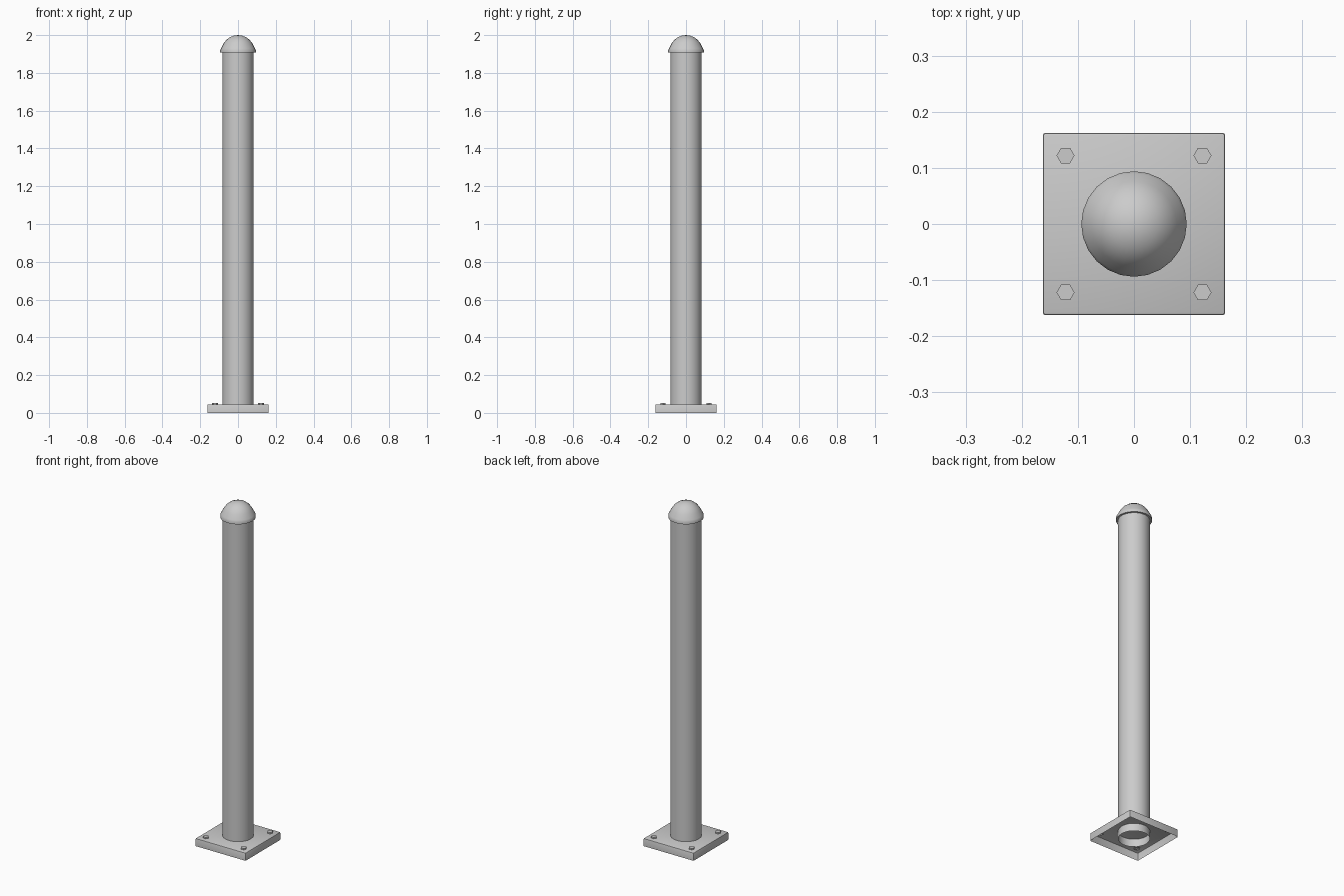
import bpy, bmesh, math

if "Cube" in bpy.data.objects:
    bpy.data.objects.remove(bpy.data.objects["Cube"])


def make_object(name, bm, angle=40):
    bmesh.ops.recalc_face_normals(bm, faces=bm.faces)
    mesh = bpy.data.meshes.new(name)
    bm.to_mesh(mesh)
    bm.free()
    ob = bpy.data.objects.new(name, mesh)
    bpy.context.collection.objects.link(ob)
    bpy.ops.object.select_all(action='DESELECT')
    ob.select_set(True)
    bpy.context.view_layer.objects.active = ob
    bpy.ops.object.shade_smooth_by_angle(angle=math.radians(angle))
    return ob


def lathe(name, profile, sides):
    # open profile of (radius, z) points spun around the z axis
    bm = bmesh.new()
    rings = []
    for r, z in profile:
        if r == 0:
            rings.append([bm.verts.new((0, 0, z))] * sides)
        else:
            rings.append([bm.verts.new((r * math.cos(2 * math.pi * i / sides),
                                        r * math.sin(2 * math.pi * i / sides), z))
                          for i in range(sides)])
    for a, b in zip(rings, rings[1:]):
        for i in range(sides):
            j = (i + 1) % sides
            bm.faces.new(list(dict.fromkeys((a[i], a[j], b[j], b[i]))))
    return make_object(name, bm)


SIDES = 24
PLATE_TOP = 0.045
POST_R = 0.083

# base plate: thin shell, open underneath, with softened edges
HALF = 0.1625
bm = bmesh.new()
bmesh.ops.create_cube(bm, size=1)
for v in bm.verts:
    v.co = (v.co.x * 2 * HALF, v.co.y * 2 * HALF, (v.co.z + 0.5) * PLATE_TOP)
bottom = [f for f in bm.faces if f.calc_center_median().z < 0.001]
bmesh.ops.delete(bm, geom=bottom, context='FACES_ONLY')
edges = [e for e in bm.edges if max(v.co.z for v in e.verts) > 0.01]
bmesh.ops.bevel(bm, geom=edges, offset=0.005, segments=2, profile=0.5, affect='EDGES')
make_object("base_plate", bm, 30)

# post: open tube running down through the plate
lathe("post", [(POST_R, 0), (POST_R, 1.93)], SIDES)

# domed cap with a short overhanging lip
R, Z0 = 0.088, 1.912
dome = [(R * math.cos(t), Z0 + R * math.sin(t))
        for t in (math.radians(a) for a in range(15, 90, 15))]
lathe("cap", [(POST_R, 1.908), (0.094, 1.908), (0.094, 1.922), (0.090, 1.930)]
      + dome[1:] + [(0, 2.0)], SIDES)

# four hexagonal bolt heads
for i, (sx, sy) in enumerate([(1, 1), (-1, 1), (-1, -1), (1, -1)]):
    bolt = lathe("bolt_%d" % (i + 1),
                 [(0.016, 0.04), (0.016, 0.053), (0, 0.053)], 6)
    bolt.location = (sx * 0.122, sy * 0.122, 0)
